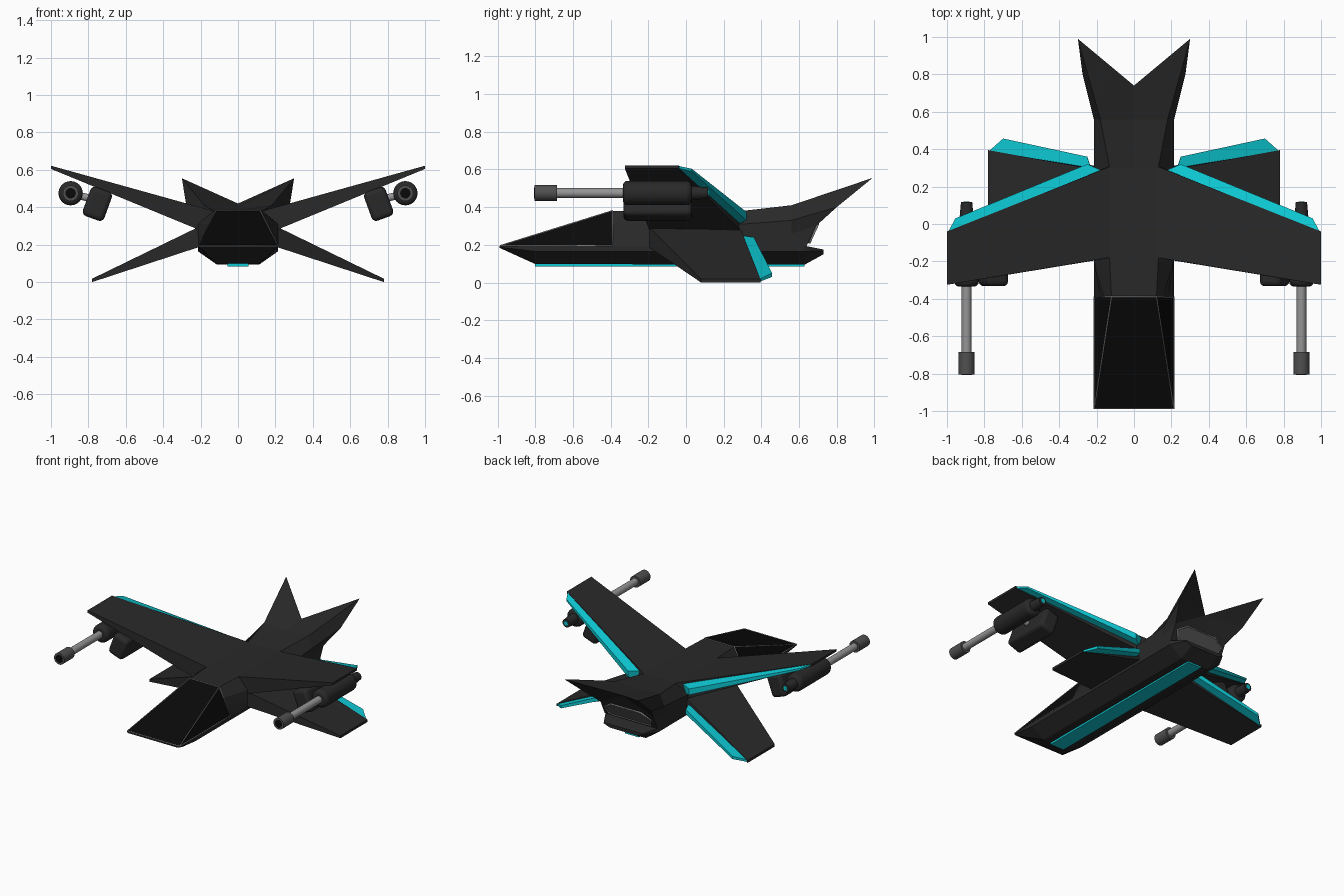
import bpy, bmesh, math
from mathutils import Vector

if "Cube" in bpy.data.objects:
    bpy.data.objects.remove(bpy.data.objects["Cube"])


def material(name, rgb):
    m = bpy.data.materials.new(name)
    m.diffuse_color = (*rgb, 1)
    m.use_nodes = True
    m.node_tree.nodes["Principled BSDF"].inputs["Base Color"].default_value = m.diffuse_color
    return m


BLACK = material("black_hull", (0.022, 0.022, 0.022))
GLASS = material("black_glass", (0.003, 0.003, 0.003))
CYAN = material("cyan_glow", (0.004, 0.58, 0.65))
STEEL = material("steel", (0.3, 0.3, 0.3))
DARK = material("dark_steel", (0.08, 0.08, 0.08))


def build(name, rings, mat, closed=False, fan=False):
    """Skin rings of points; fan caps are used for concave ends."""
    bm = bmesh.new()
    vs = [[bm.verts.new(p) for p in r] for r in rings]
    n = len(rings[0])
    for a, b in zip(vs, vs[1:]):
        for i in range(n):
            j = (i + 1) % n
            bm.faces.new((a[i], a[j], b[j], b[i]))
    for r in (vs[0], vs[-1]):
        if fan:
            for i in range(1, n - 1):
                bm.faces.new((r[0], r[i], r[i + 1]))
        else:
            bm.faces.new(r)
    bmesh.ops.recalc_face_normals(bm, faces=bm.faces)
    me = bpy.data.meshes.new(name)
    bm.to_mesh(me)
    bm.free()
    me.materials.append(mat)
    ob = bpy.data.objects.new(name, me)
    bpy.context.collection.objects.link(ob)
    return ob


def symmetric(half):
    """Half section starting on the centre line -> full ring."""
    return half + [(-x, y, z) for x, y, z in reversed(half[1:])]


def mirrored(name, root, tip, mat):
    ob = build(name, [root, tip], mat)
    ob.modifiers.new("mirror", 'MIRROR')
    return ob


def cylinder(name, p0, p1, r0, r1, mat, bevel=0, sides=24):
    p0, p1 = Vector(p0), Vector(p1)
    d = p1 - p0
    bpy.ops.mesh.primitive_cone_add(vertices=sides, radius1=r0, radius2=r1, depth=d.length,
                                    location=(p0 + p1) / 2,
                                    rotation=d.to_track_quat('Z', 'Y').to_euler())
    ob = bpy.context.object
    ob.name = name
    ob.data.materials.append(mat)
    bpy.ops.object.shade_smooth_by_angle(angle=math.radians(35))
    if bevel:
        add_bevel(ob, bevel)
    return ob


def add_bevel(ob, width):
    b = ob.modifiers.new("bevel", 'BEVEL')
    b.width, b.segments = width, 3


def frame(name, loops, radius, mat):
    cu = bpy.data.curves.new(name, 'CURVE')
    cu.dimensions = '3D'
    cu.bevel_depth, cu.bevel_resolution = radius, 0
    for pts in loops:
        sp = cu.splines.new('POLY')
        sp.points.add(len(pts) - 1)
        for q, p in zip(sp.points, pts):
            q.co = (*p, 1)
        sp.use_cyclic_u = True
    cu.materials.append(mat)
    ob = bpy.data.objects.new(name, cu)
    bpy.context.collection.objects.link(ob)


# upper fuselage ending in the forked tail fins
def section(y, pts):
    return [(x, y, z) for x, z in pts]


mid = [(0, .38), (.13, .38), (.215, .31), (.215, .25), (.215, .195)]
halves = [
    section(-.39, [(0, .38), (.12, .38), (.155, .31), (.183, .257), (.215, .195)]),
    section(-.19, mid),
    section(.30, mid),
    section(.56, [(0, .40), (.18, .41), (.215, .33), (.215, .26), (.215, .195)]),
    [(0, .74, .42), (.30, .99, .555), (.275, .80, .40), (.215, .69, .30), (.215, .64, .195)]]
build("fuselage", [symmetric(h) for h in halves], BLACK, fan=True)

# shallow lower hull
halves = [section(y, [(0, t), (w, t), (w, s), (b, z), (0, z)]) for y, w, t, s, b, z in (
    (-.99, .213, .195, .188, .20, .184), (-.80, .215, .195, .165, .115, .098),
    (.63, .215, .195, .165, .115, .095), (.73, .16, .175, .168, .11, .15))]
build("lower_hull", [symmetric(h)[:4] + symmetric(h)[5:] for h in halves], BLACK)

# glowing belly strip
build("belly_strip", [[(x, y, z) for x, z in ((-.056, .1), (.056, .1), (.056, .084), (-.056, .084))]
                      for y in (-.80, .63)], CYAN)

# canopy wedge with thin frame
nose = [(-.213, -.985, .195), (.213, -.985, .195)]
top = [(.12, -.39, .38), (-.12, -.39, .38)]
base = [(.213, -.39, .195), (-.213, -.39, .195)]
build("canopy", [[nose[0], top[1], base[1]], [nose[1], top[0], base[0]]], GLASS)
frame("canopy_frame", [nose + top, nose + base, top + base[::-1]], .004, STEEL)

# engine outlet panel at the rear
half = [(.12, .31), (.19, .265), (.165, .21)]
outlet = half + [(-x, z) for x, z in reversed(half)]
rings = [[(x, .64 + .46 * (z - .195) + o, z) for x, z in outlet] for o in (-.01, .008)]
build("engine_outlet", rings, DARK)
frame("outlet_rim", [rings[1]], .006, STEEL)

# wings and their glowing trailing edges
mirrored("upper_wing",
         [(.13, -.18, .38), (.13, .306, .38), (.21, .285, .28), (.21, -.195, .28)],
         [(1, -.325, .622), (1, -.04, .622), (1, -.04, .605), (1, -.325, .605)], BLACK)
mirrored("upper_wing_glow",
         [(.17, .285, .38), (.25, .32, .375), (.25, .32, .33), (.19, .28, .31)],
         [(.995, -.045, .619), (.955, .03, .604), (.955, .03, .59), (.995, -.045, .607)], CYAN)
mirrored("lower_wing",
         [(.20, -.2, .30), (.20, .29, .285), (.20, .31, .19), (.20, -.2, .19)],
         [(.78, .08, .018), (.78, .395, .018), (.78, .395, 0), (.78, .08, 0)], BLACK)
mirrored("lower_wing_glow",
         [(.23, .295, .25), (.25, .36, .24), (.25, .36, .205), (.23, .30, .205)],
         [(.775, .39, .018), (.70, .457, .05), (.70, .457, .03), (.775, .39, .004)], CYAN)

# wing guns and pods
for s, side in ((-1, "left"), (1, "right")):
    def along(y):
        return (s * .895, y, .475)
    cylinder(side + "_gun_body", along(-.335), along(.03), .065, .065, BLACK, .025)
    cylinder(side + "_gun_tail", along(.01), along(.117), .04, .03, BLACK)
    cylinder(side + "_gun_glow", along(.10), along(.121), .016, .016, CYAN)
    cylinder(side + "_gun_barrel", along(-.72), along(-.32), .026, .026, STEEL)
    cylinder(side + "_gun_muzzle", along(-.805), along(-.685), .042, .042, DARK)
    cylinder(side + "_gun_bore", along(-.807), along(-.79), .028, .028, GLASS)
    cylinder(side + "_gun_bracket", (s * .76, -.15, .44), (s * .88, -.15, .47), .02, .02, STEEL)
    bpy.ops.mesh.primitive_cube_add(size=1, location=(s * .752, -.15, .418),
                                    rotation=(0, -s * .35, 0))
    pod = bpy.context.object
    pod.name = side + "_wing_pod"
    pod.scale = (.122, .365, .165)
    bpy.ops.object.transform_apply(location=False, rotation=False, scale=True)
    pod.data.materials.append(BLACK)
    add_bevel(pod, .025)
    bpy.ops.object.shade_smooth_by_angle(angle=math.radians(35))
